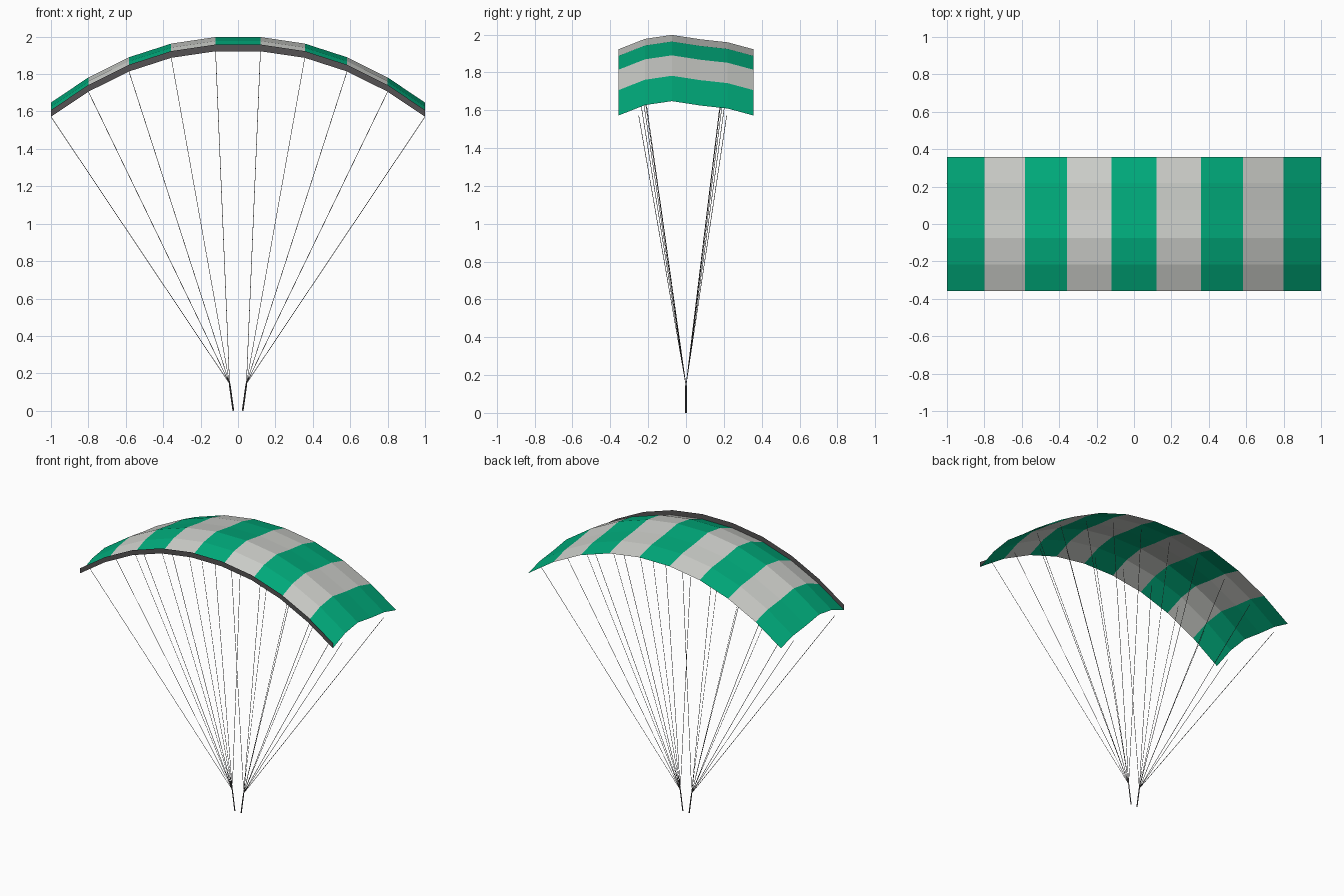
import bpy
import bmesh
from mathutils import Vector

cube = bpy.data.objects.get("Cube")
if cube:
    bpy.data.objects.remove(cube, do_unlink=True)


def material(name, rgb):
    mat = bpy.data.materials.new(name)
    mat.use_nodes = True
    mat.diffuse_color = (*rgb, 1)
    mat.node_tree.nodes["Principled BSDF"].inputs["Base Color"].default_value = (*rgb, 1)
    return mat


green = material("green cloth", (0.0, 0.41, 0.2))
grey = material("pale grey cloth", (0.61, 0.62, 0.59))
dark = material("dark grey trim", (0.09, 0.086, 0.088))

# Half span of the arch (x, front edge height) and the rise along the chord (y, rise)
half_arch = [(0.12, 1.922), (0.357, 1.887), (0.583, 1.814), (0.8, 1.706), (1.0, 1.572)]
arch = [(-x, z) for x, z in reversed(half_arch)] + half_arch
chord = [(-0.357, 0), (-0.217, 0.055), (-0.075, 0.076),
         (0.075, 0.053), (0.22, 0.037), (0.357, 0)]


def add_object(name, bm, mats):
    mesh = bpy.data.meshes.new(name)
    bm.to_mesh(mesh)
    bm.free()
    for mat in mats:
        mesh.materials.append(mat)
    obj = bpy.data.objects.new(name, mesh)
    bpy.context.collection.objects.link(obj)


def sheet(name, section, mats):
    """Sweep a (y, rise) section along the arch, alternating materials per cell."""
    bm = bmesh.new()
    rows = [[bm.verts.new((x, y, z + rise)) for y, rise in section] for x, z in arch]
    for cell, (a, b) in enumerate(zip(rows, rows[1:])):
        for j in range(len(section) - 1):
            face = bm.faces.new((a[j], b[j], b[j + 1], a[j + 1]))
            face.material_index = cell % len(mats)
    add_object(name, bm, mats)


def tubes(name, paths, radius):
    """Thin four-sided rods between pairs of points."""
    bm = bmesh.new()
    for start, end in paths:
        start, end = Vector(start), Vector(end)
        axis = end - start
        turn = axis.to_track_quat("Z", "Y").to_matrix().to_4x4()
        turn.translation = (start + end) / 2
        bmesh.ops.create_cone(bm, cap_ends=True, segments=4, radius1=radius,
                              radius2=radius, depth=axis.length, matrix=turn)
    add_object(name, bm, [dark])


# Striped canopy and the upright band along its leading edge
sheet("canopy", chord, [green, grey])
sheet("leading_edge_band", [(-0.357, 0), (-0.357, 0.036)], [dark])

# Suspension lines in a front and a rear row, and a riser on each side
for side, label in ((1, "left"), (-1, "right")):
    knot = (side * 0.045, 0, 0.145)
    for y, row in ((-0.25, "front"), (0.215, "rear")):
        paths = [(knot, (side * x, y, z)) for x, z in half_arch]
        tubes(f"{label}_{row}_lines", paths, 0.0015)
    tubes(f"{label}_riser", [((side * 0.025, 0, 0), knot)], 0.0045)
